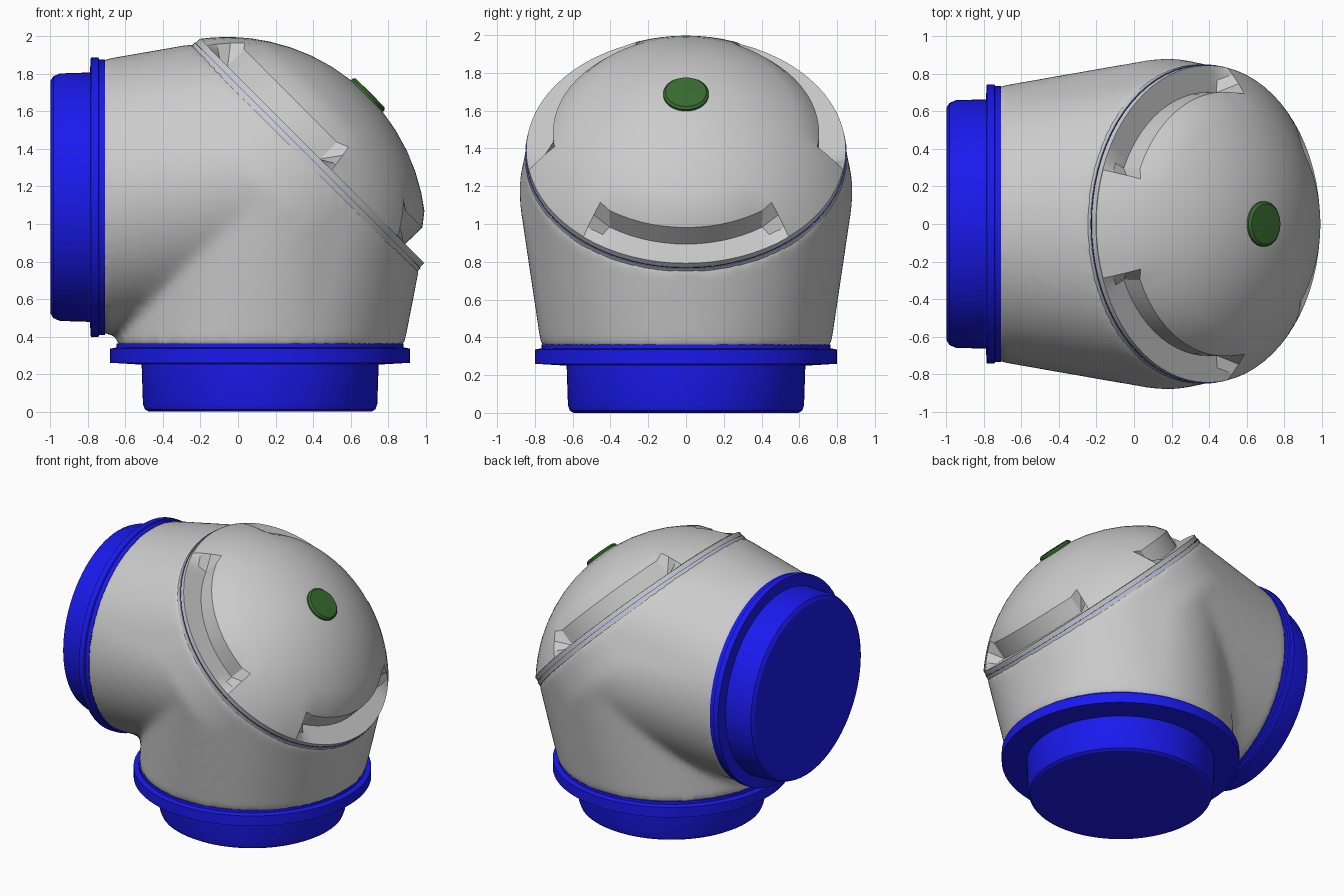
import bpy, bmesh, math
from mathutils import Matrix, Vector

if "Cube" in bpy.data.objects:
    bpy.data.objects.remove(bpy.data.objects["Cube"])

SEG = 72
TILT = Matrix.Translation((0.395, 0, 1.39)) @ Matrix.Rotation(math.radians(45), 4, 'Y')
LEFT = Matrix.Translation((0, 0, 1.143)) @ Matrix.Rotation(math.radians(90), 4, 'Y')
DOWN = Matrix.Translation((0.118, 0, 0))


def material(name, color):
    m = bpy.data.materials.new(name)
    m.diffuse_color = color
    m.use_nodes = True
    m.node_tree.nodes["Principled BSDF"].inputs["Base Color"].default_value = m.diffuse_color
    return m


blue = material("blue_plastic", (0.01, 0.01, 0.85, 1))
green = material("green_plastic", (0.04, 0.15, 0.03, 1))


def finish(name, bm, mat=None, angle=30):
    bmesh.ops.remove_doubles(bm, verts=bm.verts, dist=1e-5)
    bmesh.ops.recalc_face_normals(bm, faces=bm.faces)
    mesh = bpy.data.meshes.new(name)
    bm.to_mesh(mesh)
    bm.free()
    ob = bpy.data.objects.new(name, mesh)
    bpy.context.collection.objects.link(ob)
    if mat:
        mesh.materials.append(mat)
    bpy.ops.object.select_all(action='DESELECT')
    bpy.context.view_layer.objects.active = ob
    ob.select_set(True)
    bpy.ops.object.shade_smooth_by_angle(angle=math.radians(angle))
    return ob


def lathe(name, profile_at, frame, mat=None):
    """Revolve a (radius, height) profile, which may change with the angle."""
    bm = bmesh.new()
    cols = []
    for i in range(SEG):
        a = math.tau * i / SEG
        cols.append([bm.verts.new(frame @ Vector((r * math.cos(a), r * math.sin(a), z)))
                     for r, z in profile_at(360 * i / SEG)])
    for i in range(SEG):
        p, q = cols[i], cols[(i + 1) % SEG]
        for j in range(len(p) - 1):
            bm.faces.new((p[j], q[j], q[j + 1], p[j + 1]))
    return finish(name, bm, mat)


def turned(name, profile, frame, mat=None):
    return lathe(name, lambda a: profile, frame, mat)


# Blue closures with stepped flanges on the two openings
turned("bottom_plug", [(0, 0), (0.595, 0), (0.615, 0.012), (0.625, 0.04), (0.632, 0.25),
                       (0.80, 0.26), (0.80, 0.335), (0.765, 0.342), (0.765, 0.362), (0, 0.362)],
       DOWN, blue)
turned("side_plug", [(0, -1), (0.62, -1), (0.645, -0.985), (0.66, -0.95), (0.665, -0.79),
                     (0.745, -0.785), (0.745, -0.745), (0.735, -0.74), (0.735, -0.71), (0, -0.71)],
       LEFT, blue)


# Elbow body: two hulls through shared rings, fused and softened
def ring(bm, frame, radius, height):
    for i in range(SEG):
        a = math.tau * i / SEG
        bm.verts.new(frame @ Vector((radius * math.cos(a), radius * math.sin(a), height)))


body_bm = bmesh.new()
for frame, radius, height in ((LEFT, 0.732, -0.735), (DOWN, 0.765, 0.335)):
    hull = bmesh.new()
    ring(hull, frame, radius, height)
    ring(hull, TILT, 0.885, -0.31)
    ring(hull, TILT, 0.845, -0.035)
    res = bmesh.ops.convex_hull(hull, input=hull.verts)
    loose = [v for v in hull.verts if not v.link_faces]
    bmesh.ops.delete(hull, geom=loose, context='VERTS')
    bmesh.ops.recalc_face_normals(hull, faces=hull.faces)
    part = bpy.data.meshes.new("hull")
    hull.to_mesh(part)
    hull.free()
    body_bm.from_mesh(part)
    bpy.data.meshes.remove(part)
mesh = bpy.data.meshes.new("elbow_body")
body_bm.to_mesh(mesh)
body_bm.free()
body = bpy.data.objects.new("elbow_body", mesh)
bpy.context.collection.objects.link(body)
remesh = body.modifiers.new("fuse", 'REMESH')
remesh.mode = 'VOXEL'
remesh.voxel_size = 0.03
remesh.use_smooth_shade = True
soften = body.modifiers.new("soften", 'SMOOTH')
soften.factor = 0.5
soften.iterations = 6

# Body lip, thin blue gasket and cap rim
turned("body_lip", [(0, -0.063), (0.852, -0.063), (0.852, -0.034), (0, -0.034)], TILT)
turned("gasket", [(0, -0.034), (0.849, -0.034), (0.849, -0.031), (0, -0.031)], TILT, blue)
turned("cap_rim", [(0, -0.031), (0.846, -0.031), (0.846, 0), (0, 0)], TILT)


# Domed cap with three stepped finger notches
def dome_height(r):
    return math.sqrt(1.06 ** 2 - r * r) - 0.64


def dome_profile(angle):
    pts = [(r, dome_height(r)) for r in (0, 0.12, 0.24, 0.36, 0.47, 0.57, 0.65)]
    off = abs((angle + 60) % 120 - 60)
    if off < 36:
        return pts + [(0.705, 0.127), (0.703, 0.001), (0.77, 0.001), (0.844, 0.001)]
    return pts + [(r, dome_height(r)) for r in (0.705, 0.76, 0.81, 0.844)]


lathe("domed_cap", dome_profile, TILT)

# Green button at the dome centre
turned("button", [(0, 0.38), (0.12, 0.38), (0.12, 0.425), (0.108, 0.437), (0, 0.44)], TILT, green)
